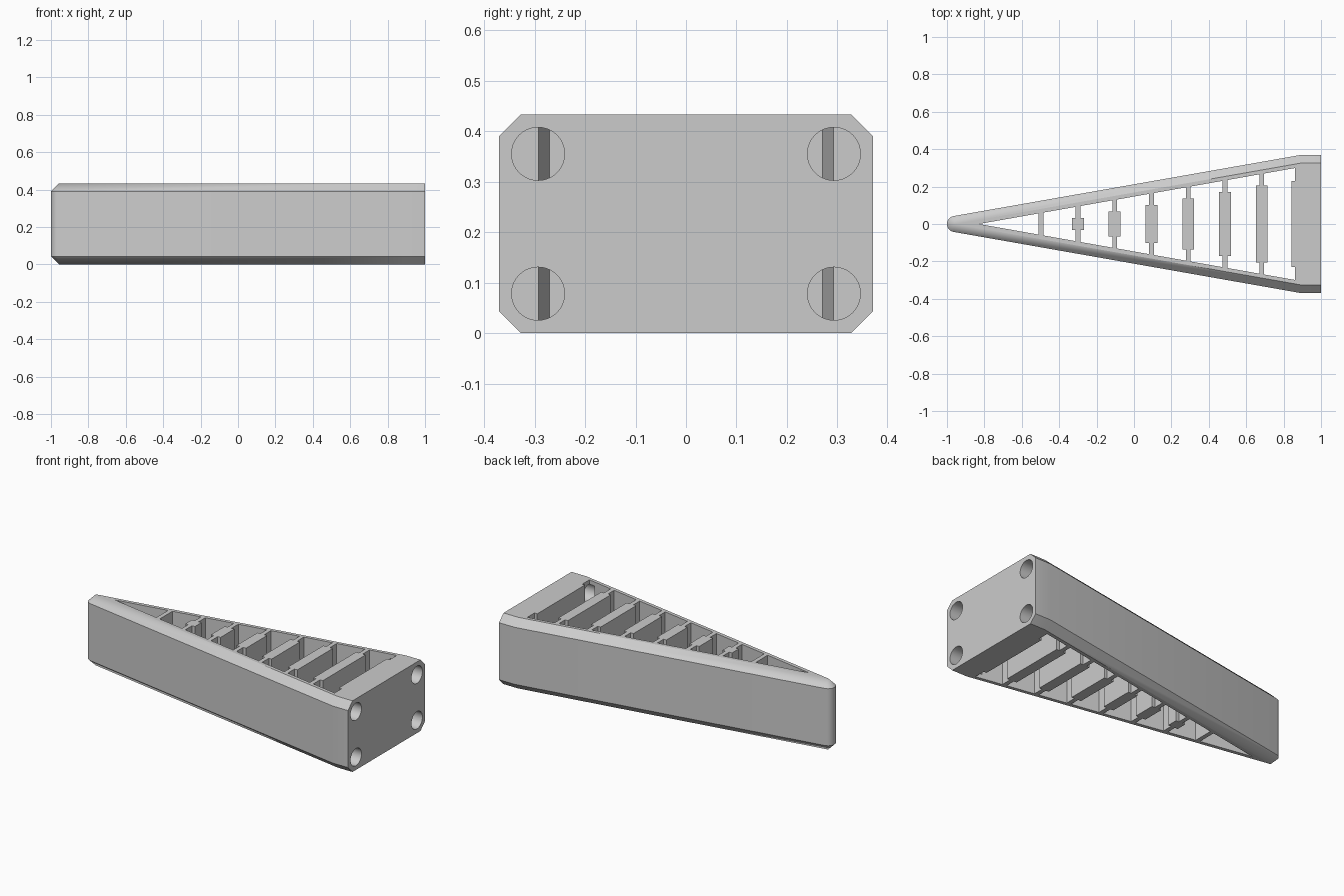
import bpy
import bmesh
import math
from mathutils import Matrix, Vector

cube = bpy.data.objects.get("Cube")
if cube:
    bpy.data.objects.remove(cube, do_unlink=True)

HEIGHT, CHAMFER = 0.433, 0.043
TIP, SHOULDER, FLAT_Y = -1 + CHAMFER, 0.9, 0.327
SLOPE = math.atan2(FLAT_Y, SHOULDER - TIP)
THIN, THICK = 0.013, 0.032          # half widths of rib web and rib pad

grey = bpy.data.materials.new("plain_grey")
grey.use_nodes = True
grey.diffuse_color = (0.6, 0.6, 0.6, 1)
grey.node_tree.nodes["Principled BSDF"].inputs["Base Color"].default_value = grey.diffuse_color


def make_object(name, bm):
    bmesh.ops.remove_doubles(bm, verts=bm.verts, dist=1e-5)
    bmesh.ops.recalc_face_normals(bm, faces=bm.faces)
    mesh = bpy.data.meshes.new(name)
    bm.to_mesh(mesh)
    bm.free()
    mesh.materials.append(grey)
    obj = bpy.data.objects.new(name, mesh)
    bpy.context.collection.objects.link(obj)
    return obj


def mirrored(half):
    """Close a half outline by reflecting it across y = 0."""
    return half + [(x, -y) for x, y in reversed(half) if y > 1e-6]


def prism(bm, outline, z0, z1):
    bottom = bm.faces.new([bm.verts.new((x, y, z0)) for x, y in outline])
    extruded = bmesh.ops.extrude_face_region(bm, geom=[bottom], use_keep_orig=True)
    top = [v for v in extruded["geom"] if isinstance(v, bmesh.types.BMVert)]
    bmesh.ops.translate(bm, verts=top, vec=(0, 0, z1 - z0))


# Wedge body: matching inner and outer outlines make the chamfered rim
inner = [(1, FLAT_Y), (SHOULDER, FLAT_Y)]
outer = [(1, FLAT_Y + CHAMFER),
         (SHOULDER - CHAMFER * math.tan(SLOPE / 2), FLAT_Y + CHAMFER)]
STEPS = 10
for i in range(STEPS + 1):
    a = math.pi / 2 + SLOPE + (math.pi / 2 - SLOPE) * i / STEPS
    inner.append((TIP, 0))
    outer.append((TIP + CHAMFER * math.cos(a), CHAMFER * math.sin(a)))
inner += [(x, -y) for x, y in reversed(inner[:-1])]
outer += [(x, -y) for x, y in reversed(outer[:-1])]

bm = bmesh.new()
levels = [(inner, 0), (outer, CHAMFER), (outer, HEIGHT - CHAMFER), (inner, HEIGHT)]
rings = [[bm.verts.new((x, y, z)) for x, y in ring] for ring, z in levels]
n = len(inner)
for low, high in zip(rings, rings[1:]):
    for i in range(n - 1):
        bm.faces.new((low[i], low[i + 1], high[i + 1], high[i]))
bm.faces.new(rings[0])
bm.faces.new(rings[-1])
bm.faces.new([r[0] for r in rings] + [r[-1] for r in reversed(rings)])
body = make_object("wedge_body", bm)


# Bays between the stepped ribs, open at top and bottom
def wall(x):
    return (x + 0.83) * math.tan(SLOPE) * 1.005


ribs = [-0.497, -0.3, -0.103, 0.093, 0.29, 0.487, 0.683, 0.873]
pads = [0] + [wall(x) - 0.062 for x in ribs[1:-1]] + [0.23]


def rib_side(x, pad, sign):
    web = x + sign * THIN
    points = [(web, wall(web))]
    if pad > 0:
        points += [(web, pad), (x + sign * THICK, pad)]
    return points


bm = bmesh.new()
for i, rib in enumerate(ribs):
    left = [(-0.83, 0)] if i == 0 else rib_side(ribs[i - 1], pads[i - 1], 1)[::-1]
    prism(bm, mirrored(left + rib_side(rib, pads[i], -1)), -0.1, HEIGHT + 0.1)
bays = make_object("bay_cutter", bm)

# Four fixing holes in the wide end
bm = bmesh.new()
for y in (-0.293, 0.293):
    for z in (0.078, HEIGHT - 0.078):
        place = Matrix.Translation(Vector((0.92, y, z))) @ Matrix.Rotation(math.pi / 2, 4, "Y")
        bmesh.ops.create_cone(bm, cap_ends=True, segments=40, radius1=0.0525,
                              radius2=0.0525, depth=0.2, matrix=place)
holes = make_object("hole_cutter", bm)

bpy.ops.object.select_all(action="DESELECT")
bpy.context.view_layer.objects.active = body
body.select_set(True)
for cutter in (bays, holes):
    cutter.hide_render = True
    mod = body.modifiers.new(cutter.name, "BOOLEAN")
    mod.operation = "DIFFERENCE"
    mod.solver = "EXACT"
    mod.object = cutter
    bpy.ops.object.modifier_apply(modifier=mod.name)
    bpy.data.objects.remove(cutter, do_unlink=True)

bpy.ops.object.shade_smooth_by_angle(angle=math.radians(30))
